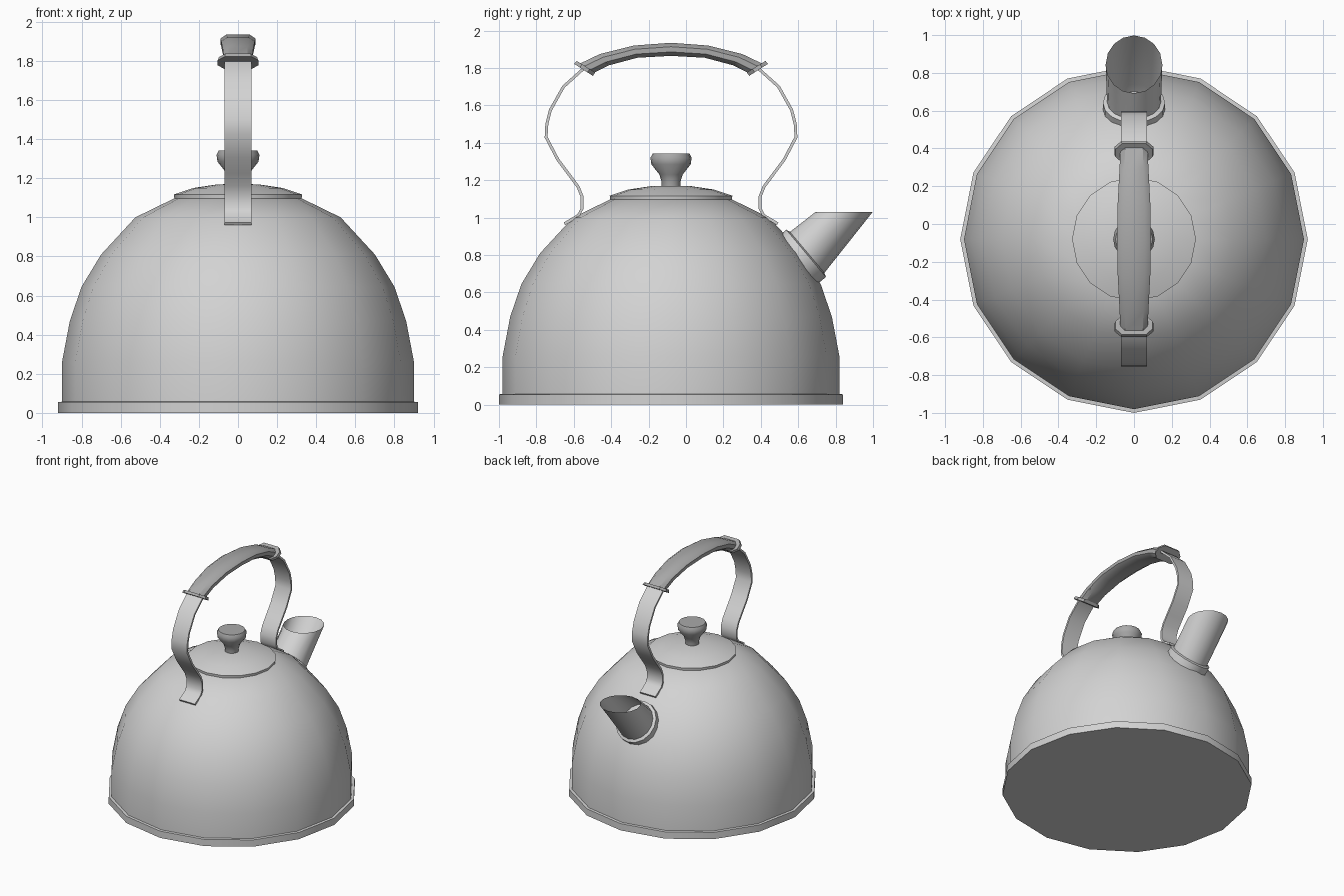
import bpy, bmesh, math
from mathutils import Vector

if "Cube" in bpy.data.objects:
    bpy.data.objects.remove(bpy.data.objects["Cube"])

CY = -0.08  # y of the kettle axis


def material(name, v):
    m = bpy.data.materials.new(name)
    m.diffuse_color = (v, v, v, 1)
    m.use_nodes = True
    m.node_tree.nodes["Principled BSDF"].inputs["Base Color"].default_value = m.diffuse_color
    return m


STEEL = material("light_grey", 0.65)
DARK = material("dark_grey", 0.4)


def loft(name, rings, mat, cap_start=False, cap_end=False, smooth=40):
    """Skin a list of closed point rings into one mesh."""
    bm = bmesh.new()
    rows = [[bm.verts.new(p) for p in r] for r in rings]
    n = len(rows[0])
    for a, b in zip(rows, rows[1:]):
        for i in range(n):
            j = (i + 1) % n
            bm.faces.new((a[i], a[j], b[j], b[i]))
    if cap_start:
        bm.faces.new(rows[0][::-1])
    if cap_end:
        bm.faces.new(rows[-1])
    bmesh.ops.recalc_face_normals(bm, faces=bm.faces)
    me = bpy.data.meshes.new(name)
    bm.to_mesh(me)
    bm.free()
    me.materials.append(mat)
    ob = bpy.data.objects.new(name, me)
    bpy.context.collection.objects.link(ob)
    bpy.ops.object.select_all(action='DESELECT')
    ob.select_set(True)
    bpy.context.view_layer.objects.active = ob
    bpy.ops.object.shade_smooth_by_angle(angle=math.radians(smooth))
    return ob


def circle(center, r, u, v, n=16):
    c, u, v = Vector(center), Vector(u), Vector(v)
    return [c + r * (math.cos(2 * math.pi * i / n) * u + math.sin(2 * math.pi * i / n) * v)
            for i in range(n)]


def lathe(name, profile, mat, n=16, smooth=40):
    rings = [circle((0, CY, z), r, (1, 0, 0), (0, 1, 0), n) for r, z in profile]
    return loft(name, rings, mat, True, True, smooth)


# Base plate, domed body, lid and knob
lathe("base_plate", [(0.92, 0), (0.92, 0.055), (0.895, 0.058)], STEEL)
lathe("body", [(0.9, 0.03), (0.9, 0.26), (0.86, 0.47), (0.80, 0.645), (0.70, 0.81),
               (0.525, 1.0), (0.32, 1.10)], STEEL)
lathe("lid", [(0.325, 1.095), (0.328, 1.117), (0.23, 1.15), (0.11, 1.168), (0.01, 1.172)], STEEL)
lathe("lid_knob", [(0.05, 1.15), (0.05, 1.19), (0.062, 1.23), (0.105, 1.285), (0.11, 1.32),
                   (0.098, 1.343)], DARK)

# Spout: tilted root blending to a level mouth, with a collar at the body
axis = Vector((0, 0.766, 0.643))
side = Vector((0, 0.643, -0.766))
root = Vector((0, 0.625, 0.795))
X = Vector((1, 0, 0))
loft("spout", [circle(root - axis * 0.03, 0.143, X, side),
               circle(root + axis * 0.03, 0.143, X, side),
               circle((0, 0.845, 1.03), 0.15, X, (0, 1.02, 0))], STEEL)
loft("spout_collar", [circle(root - axis * 0.04, 0.165, X, side),
                      circle(root + axis * 0.022, 0.165, X, side),
                      circle(root + axis * 0.03, 0.143, X, side)], STEEL)

# Handle strap: one mirrored path swept with a thin flat section
half = [(0.57, 0.967), (0.495, 1.012), (0.475, 1.05), (0.475, 1.11), (0.497, 1.165),
        (0.545, 1.23), (0.605, 1.31), (0.668, 1.43), (0.664, 1.50), (0.645, 1.575),
        (0.575, 1.70), (0.475, 1.79), (0.24, 1.87), (0, 1.895)]
path = [Vector((0, -y, z)) for y, z in half] + [Vector((0, y, z)) for y, z in half[-2::-1]]
rings = []
for i, p in enumerate(path):
    t = (path[min(i + 1, len(path) - 1)] - path[max(i - 1, 0)]).normalized()
    nrm = t.cross(X) * 0.008
    c = p + Vector((0, CY, 0))
    rings.append([c - X * 0.07 - nrm, c + X * 0.07 - nrm, c + X * 0.07 + nrm, c - X * 0.07 + nrm])
loft("handle_strap", rings, STEEL, True, True)


def section(top, bottom, w):
    """Chamfered rectangle between a top and a bottom point (y, z)."""
    t, b = Vector((0, top[0] + CY, top[1])), Vector((0, bottom[0] + CY, bottom[1]))
    outline = [(0.65, 0), (1, 0.3), (1, 0.7), (0.65, 1)]
    right = [t.lerp(b, f) + X * w * k for k, f in outline]
    left = [t.lerp(b, f) - X * w * k for k, f in outline[::-1]]
    return right + left


# Grip over the top of the strap
grip = [((0.495, 1.82), (0.42, 1.77), 0.072), ((0.38, 1.875), (0.33, 1.815), 0.077),
        ((0.2, 1.92), (0.18, 1.855), 0.086), ((0, 1.935), (0, 1.865), 0.09)]


def flip(p, s):
    return (p[0] * s, p[1])


rows = [(flip(t, -1), flip(b, -1), w) for t, b, w in grip] + grip[-2::-1]
loft("handle_grip", [section(*r) for r in rows], DARK, True, True)

# Slanted flanges closing both ends of the grip
for s, label in ((-1, "front"), (1, "back")):
    loft("grip_flange_" + label,
         [section(flip((0.505, 1.838), s), flip((0.405, 1.776), s), 0.098),
          section(flip((0.518, 1.822), s), flip((0.418, 1.758), s), 0.104)],
         DARK, True, True)
